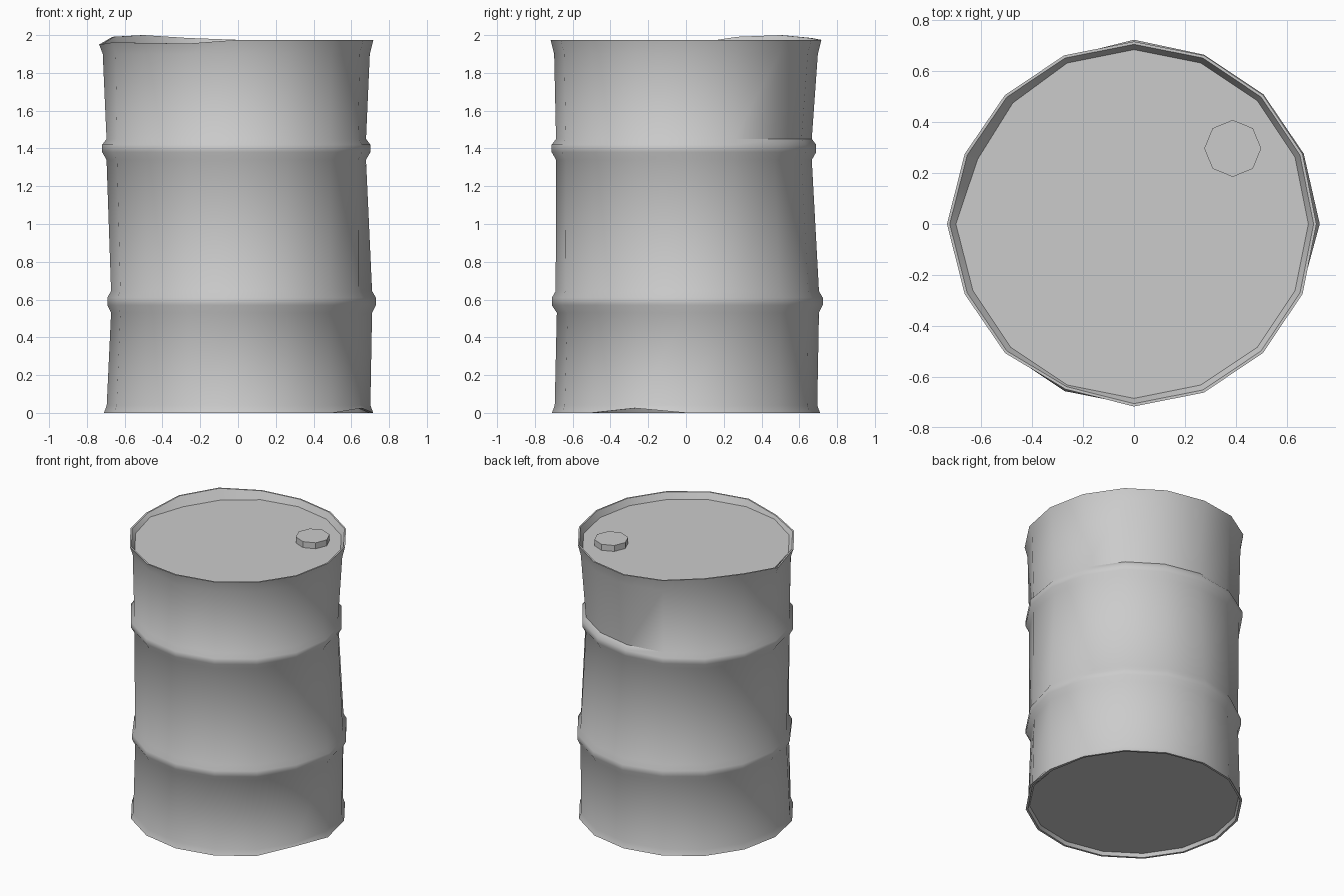
import bpy, bmesh, math

if "Cube" in bpy.data.objects:
    bpy.data.objects.remove(bpy.data.objects["Cube"])

SIDES = 16
STEP = 2 * math.pi / SIDES

# Barrel profile (radius, height): bottom plate, foot rim, two ribs, top rim, lid
PROFILE = [(.685, .025), (.695, 0), (.710, 0), (.695, .04),
           (.690, .53), (.710, .57), (.710, .61), (.690, .645),
           (.688, 1.34), (.711, 1.38), (.711, 1.42), (.688, 1.45),
           (.698, 1.90), (.717, 1.975), (.706, 1.975), (.685, 1.93)]
LOW_RIB, HIGH_RIB = range(4, 8), range(8, 12)
RIM = (13, 14)

# Dents: (profile rows, first side index, radius change per side)
DENTS = [
    (HIGH_RIB, 0, [-.010, -.018, -.024, -.026, -.022, -.010]),
    (HIGH_RIB, 7, [.005, .008, .005]),
    (LOW_RIB, 6, [-.008, -.016, -.018, -.016, -.008]),
    (LOW_RIB, 0, [.020, .012, .010, .010, .014]),
    ((4,), 12, [-.006, -.012, -.012, -.006]),
    ((2, 3), 0, [.006]),
    ((12, 13, 14), 7, [.003, .018, .003]),
    ((12, 13, 14), 11, [-.014]),
    ((15,), 6, [-.012, -.020, .015]),
]
# Bent rims: (profile rows, first side index, height change per side)
LIFTS = [
    (RIM, 5, [.010, .025, .016, -.025, -.014, -.016, -.020]),
    ((1, 2), 15, [.025]),
]


def offset(table, row, side):
    return sum(vals[(side - first) % SIDES] for rows, first, vals in table
               if row in rows and (side - first) % SIDES < len(vals))


def finish(bm, name):
    bmesh.ops.recalc_face_normals(bm, faces=bm.faces)
    mesh = bpy.data.meshes.new(name)
    bm.to_mesh(mesh)
    bm.free()
    obj = bpy.data.objects.new(name, mesh)
    bpy.context.collection.objects.link(obj)
    bpy.ops.object.select_all(action='DESELECT')
    obj.select_set(True)
    bpy.context.view_layer.objects.active = obj
    bpy.ops.object.shade_smooth_by_angle(angle=math.radians(40))
    return obj


# Barrel body: lathed profile with dents
bm = bmesh.new()
rings = []
for row, (radius, height) in enumerate(PROFILE):
    ring = []
    for side in range(SIDES):
        r = radius + offset(DENTS, row, side)
        z = height + offset(LIFTS, row, side)
        ring.append(bm.verts.new((r * math.cos(side * STEP),
                                  r * math.sin(side * STEP), z)))
    rings.append(ring)
for a, b in zip(rings, rings[1:]):
    for i in range(SIDES):
        j = (i + 1) % SIDES
        bm.faces.new((a[i], a[j], b[j], b[i]))
bm.faces.new(rings[0][::-1])
bm.faces.new(rings[-1])
finish(bm, "barrel_body")

# Octagonal filler cap on the lid
bm = bmesh.new()
bmesh.ops.create_cone(bm, cap_ends=True, segments=8, radius1=.112,
                      radius2=.112, depth=.045)
bmesh.ops.translate(bm, verts=bm.verts, vec=(.388, .297, 1.9505))
finish(bm, "filler_cap")
